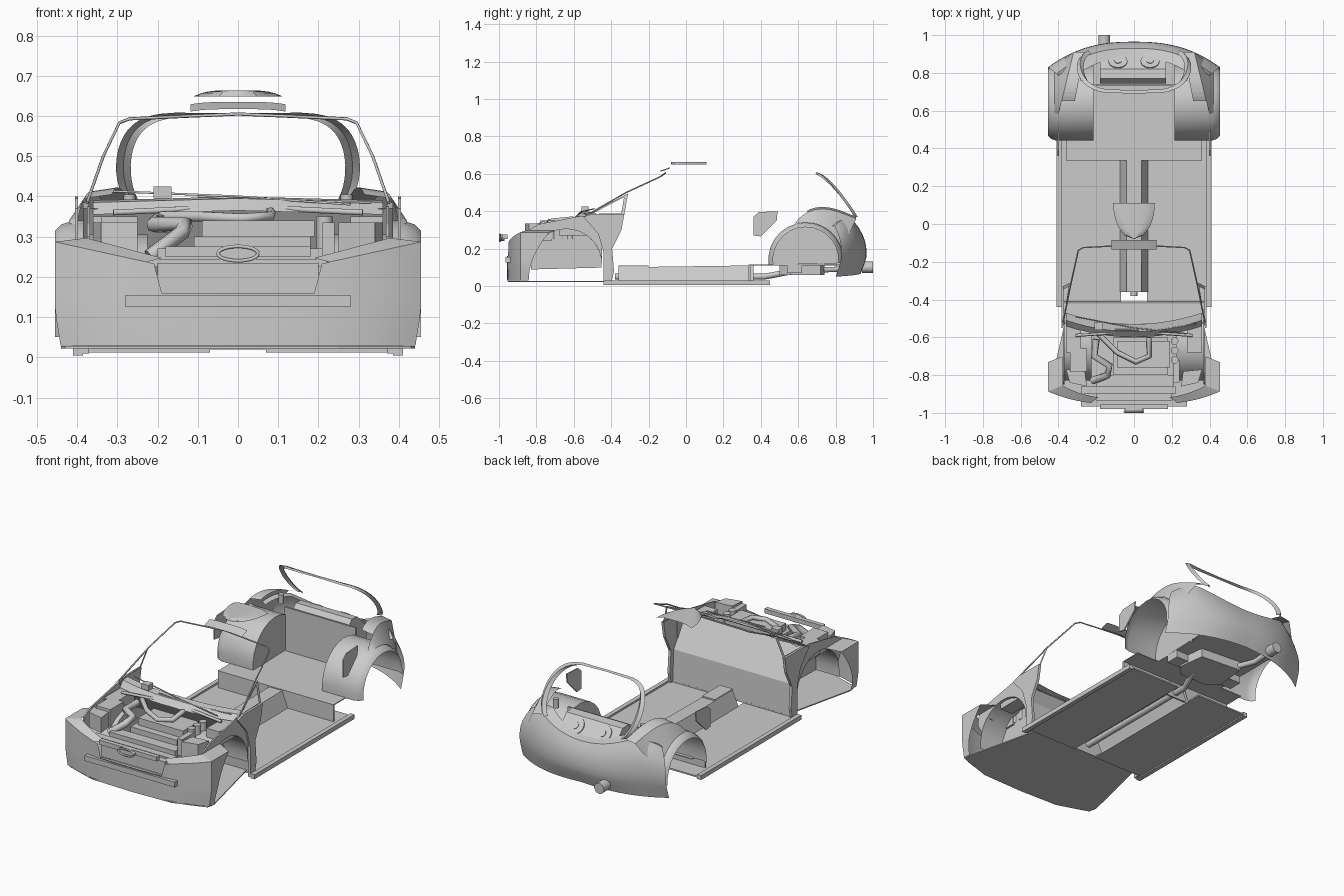
import bpy, math
from mathutils import Vector

cube = bpy.data.objects.get("Cube")
if cube:
    bpy.data.objects.remove(cube)

HALF_WIDTH = .455
FRONT_AXLE, REAR_AXLE = Vector((-.64, .115)), Vector((.64, .14))
FRONT_RADIUS, REAR_RADIUS = .19, .2
FLOOR, DECK, REAR_DECK = .02, .11, .115


def add_object(name, data, mirror):
    obj = bpy.data.objects.new(name, data)
    bpy.context.collection.objects.link(obj)
    if mirror:
        obj.modifiers.new("Mirror", 'MIRROR')
    return obj


def shade(obj):
    bpy.ops.object.select_all(action='DESELECT')
    obj.select_set(True)
    bpy.context.view_layer.objects.active = obj
    bpy.ops.object.shade_smooth_by_angle(angle=math.radians(35))


def mesh(name, verts, faces, mirror=False):
    data = bpy.data.meshes.new(name)
    data.from_pydata([tuple(v) for v in verts], [], faces)
    data.update()
    return add_object(name, data, mirror)


def sheet(name, rows, mirror=True, smooth=True):
    """Open surface through rows of points."""
    n = len(rows[0])
    faces = [(r * n + c, r * n + c + 1, (r + 1) * n + c + 1, (r + 1) * n + c)
             for r in range(len(rows) - 1) for c in range(n - 1)]
    obj = mesh(name, [point for row in rows for point in row], faces, mirror)
    if smooth:
        shade(obj)


def prism(name, outline, axis, span, mirror=False):
    """Flat outline extruded along the named axis."""
    slot = "xyz".index(axis)
    n = len(outline)
    verts = [(*p[:slot], depth, *p[slot:]) for depth in span for p in map(tuple, outline)]
    faces = [tuple(range(n)), tuple(reversed(range(n, n + n)))]
    faces += [(i, (i + 1) % n, n + (i + 1) % n, n + i) for i in range(n)]
    mesh(name, verts, faces, mirror)


def box(name, x, y, z, mirror=False):
    corners = [(x[0], y[0]), (x[1], y[0]), (x[1], y[1]), (x[0], y[1])]
    prism(name, corners, "z", z, mirror)


def tube(name, points, radius, mirror=False):
    """Round pipe with straight runs between the points."""
    curve = bpy.data.curves.new(name, 'CURVE')
    curve.dimensions = '3D'
    curve.bevel_depth, curve.bevel_resolution, curve.use_fill_caps = radius, 1, True
    spline = curve.splines.new('POLY')
    spline.points.add(len(points) - 1)
    for knot, point in zip(spline.points, points):
        knot.co = (*point, 1)
    add_object(name, curve, mirror)


def cylinder(name, radius, depth, location, tilt=0):
    bpy.ops.mesh.primitive_cylinder_add(vertices=20, radius=radius, depth=depth,
                                        location=location, rotation=(math.radians(tilt), 0, 0))
    bpy.context.object.name = name
    shade(bpy.context.object)


def steps(count):
    return [i / count for i in range(count + 1)]


def arch(axle, radius, start, end):
    """Side-on wheel arch points (y, z) between two angles."""
    angles = [math.radians(start + (end - start) * t) for t in steps(14)]
    return [(axle.x + radius * math.cos(a), axle.y + radius * math.sin(a)) for a in angles]


def wheel_housing(name, axle, columns):
    """Half-round liner through (x, radius) columns, closed by an inner wall."""
    profiles = [(x, arch(axle, radius, 188, -5)) for x, radius in columns]
    sheet(name + "_liner", [[(x, y, z) for y, z in profile] for x, profile in profiles])
    inside, profile = profiles[0]
    prism(name + "_wall", profile, "x", (inside - .005, inside), mirror=True)


def bumper(name, point):
    """Wrap-around skin from a rule point(u across, t up); returns its top edge."""
    rows = [[point(u, t) for u in steps(30)] for t in steps(8)]
    sheet(name, rows)
    return rows[-1]


def ledge(name, edge, width, depth):
    """Flange running inward from an edge."""
    sheet(name, [edge, [(x * width, y + depth, z + .01) for x, y, z in edge]], smooth=False)


# Floor, tunnel, sills and undertray
box("floor_pan", x=(.07, .405), y=(-.41, .45), z=(.012, FLOOR), mirror=True)
box("sill", x=(.385, .41), y=(-.44, .45), z=(.005, .03), mirror=True)
sheet("tunnel", [[(0, y, z), (.04, y, z), (.075, y, FLOOR)]
                 for y, z in ((-.36, .1), (.36, DECK))], smooth=False)
box("rear_floor", x=(-.36, .36), y=(.34, .46), z=(DECK, REAR_DECK))
box("trunk_floor", x=(-.22, .22), y=(.46, .9), z=(DECK, REAR_DECK))
box("rear_floor_riser", x=(-.36, .36), y=(.335, .345), z=(FLOOR, REAR_DECK))
prism("undertray", [(0, -.41), (.34, -.41), (.44, -.84), (.43, -.885), (.25, -.945), (0, -.953)],
      "z", (.022, .028), mirror=True)
sheet("firewall", [[(0, y, z), (.37, y, z)] for y, z in
                   ((-.41, FLOOR), (-.42, .2), (-.53, .37))], smooth=False)
box("shifter_base", x=(-.04, .04), y=(-.36, -.2), z=(.09, DECK))


# Front bumper with a low grille opening and flanks cut by the wheel arch
def front_skin(u, t):
    across = min(1, u / .8)
    flank = max(0, u - .8) / .2
    top = .16 if across < .43 else .23 + .1 * (across - .43)
    taper = 1 - .03 * max(0, 1 - 3 * t)
    return (HALF_WIDTH * across * taper,
            -.956 + .07 * across ** 3 + flank * (.045 + .11 * t * t),
            .03 + (top - .03) * t)


front_edge = bumper("front_bumper", front_skin)
ledge("front_bumper_lip", front_edge[12:], width=.83, depth=.03)
box("bumper_beam", x=(-.28, .28), y=(-.965, -.93), z=(.125, .155))
box("radiator", x=(-.2, .2), y=(-.935, -.9), z=(.16, .235))
box("radiator_support", x=(-.28, .22), y=(-.9, -.86), z=(.225, .245))
box("grille_bar", x=(-.18, .18), y=(-.98, -.955), z=(.25, .275))
turns = [math.tau * t for t in steps(24)]
oval = [(.05 * math.cos(a), .258 + .018 * math.sin(a)) for a in turns]
prism("grille_oval", oval[:-1], "y", (-.99, -.97))
tube("grille_oval_rim", [(x, -.995, z) for x, z in oval], .005)

# Front wheel housings and inner fenders
wheel_housing("front_housing", FRONT_AXLE, [(.23, FRONT_RADIUS), (.375, FRONT_RADIUS)])
prism("inner_fender", arch(FRONT_AXLE, FRONT_RADIUS, 0, 160) +
      [(-.85, .24), (-.84, .3), (-.79, .33), (-.56, .375), (-.45, .37)],
      "x", (.368, .376), mirror=True)
box("strut_tower", x=(.28, .36), y=(-.68, -.52), z=(.27, .35), mirror=True)
prism("headlight_box", [(.25, -.86), (.34, -.84), (.36, -.77), (.26, -.78)],
      "z", (.25, .335), mirror=True)

# Door hinge panel, windscreen surround, cowl and wipers
prism("hinge_panel", [(-.55, .37), (-.5, .385), (-.33, .385), (-.345, .3), (-.395, .2),
                      (-.385, .08), (-.4, .01), (-.44, .01), (-.44, .18), (-.47, .28)],
      "x", (.37, .385), mirror=True)
fin = [Vector(p) for p in ((.375, -.54, .375), (.34, -.31, .495), (.375, -.33, .38))]
middle = sum(fin, Vector()) / len(fin)
sheet("pillar_fin", [fin + fin[:1], [p.lerp(middle, .25) for p in fin + fin[:1]]], smooth=False)
tube("windscreen_frame", [(.375, -.52, .385), (.335, -.32, .5), (.295, -.14, .583),
                          (.27, -.125, .593), (0, -.11, .605)], .004, mirror=True)
sheet("cowl", [[(.36 * u, y + .06 * u * u, z - .01 * u) for u in steps(6)]
               for y, z in ((-.6, .365), (-.57, .395), (-.53, .4))])
tube("wiper_long", [(-.31, -.49, .413), (0, -.55, .4), (.28, -.58, .38)], .003)
tube("wiper_short", [(-.1, -.56, .4), (.12, -.56, .39), (.33, -.53, .385)], .003)
box("cowl_module", x=(-.21, -.165), y=(-.56, -.52), z=(.395, .425))

# Engine bay
box("engine_block", x=(-.11, .18), y=(-.8, -.6), z=(.1, .3))
box("engine_cover", x=(-.09, .19), y=(-.76, -.62), z=(.3, .34))
box("intercooler", x=(-.2, .21), y=(-.86, -.8), z=(.19, .27))
box("battery", x=(-.34, -.25), y=(-.78, -.66), z=(.25, .35))
box("fuse_box", x=(.21, .24), y=(-.84, -.72), z=(.24, .335))
for i in range(3):
    cylinder("fluid_tank", radius=.02, depth=.1, location=(.215, -.62 - .05 * i, .3))
tube("intake_pipe", [(-.22, -.83, .25), (-.14, -.8, .31), (-.13, -.75, .33),
                     (-.21, -.7, .33), (-.2, -.61, .34)], .02)
tube("charge_pipe", [(-.19, -.58, .35), (-.09, -.68, .35), (.01, -.73, .345),
                     (.08, -.7, .35), (.08, -.6, .36)], .014)
tube("strut_brace", [(-.31, -.59, .36), (0, -.57, .375), (.31, -.59, .36)], .008)

# Rear wheel tubs with rounded flares and shoulders up to the lamps
wheel_housing("rear_tub", REAR_AXLE, [(.22, REAR_RADIUS), (.41, REAR_RADIUS),
                                      (.44, .19), (HALF_WIDTH, .175)])
shoulder = [(.4 - .08 * t, .58 + .33 * t, .33 + .03 * t + .07 * math.sin(math.pi * t ** .75))
            for t in steps(14)]
sheet("rear_shoulder", [[(.42, y, z) for y, z in arch(REAR_AXLE, REAR_RADIUS, 105, 15)], shoulder])
ledge("lamp_shelf", shoulder[3:], width=.82, depth=0)


# Rear bumper with chamfered corners
def rear_skin(u, t):
    low = .07 - .02 * u
    high = .3 + .07 * min(1, 2 * u * u) - .05 * u ** 8
    tuck = max(0, t - .5) ** 2
    under = .03 * max(0, 1 - 3 * t)
    return (HALF_WIDTH * u * (1 - .4 * tuck), .965 - .135 * u ** 2.5 - .14 * tuck - under,
            low + (high - low) * t)


ledge("hatch_sill", bumper("rear_bumper", rear_skin), width=.86, depth=-.05)


# Hatch opening surround, wider down its sides
def hatch_hoop(offset, inset):
    points = []
    for t in steps(18):
        a = math.radians(90 - 142 * t)
        side = abs(math.cos(a)) ** .33 if t else 0
        z = .472 + .132 * math.sin(a)
        y = .69 + .22 * (max(0, .604 - z) / .25) ** .7
        grow = offset * (.3 + side)
        points.append((side * (.285 + grow), y + inset, z + grow * max(0, math.sin(a)) / 2))
    return points


sheet("hatch_frame", [hatch_hoop(.014, 0), hatch_hoop(0, .018), hatch_hoop(-.014, 0)])

# Luggage area and speakers
box("trunk_bulkhead", x=(-.22, .22), y=(.73, .74), z=(REAR_DECK, .36))
prism("speaker_box", [(.745, REAR_DECK), (.745, .35), (.77, .38), (.82, .375),
                      (.9, .295), (.9, REAR_DECK)], "x", (-.18, .17))
for side in (-1, 1):
    cylinder("speaker", radius=.05, depth=.012, location=(side * .085, .86, .335), tilt=-45)
    cylinder("speaker_cone", radius=.02, depth=.02, location=(side * .085, .86, .335), tilt=-45)
    cylinder("hatch_stop", radius=.015, depth=.05, location=(side * .27, .77, .38))

# Loose roof and side pieces
sheet("roof_scoop", [[(.11 * u * math.sqrt(1 - t * t), .11 - .19 * t, .664 - .015 * u ** 4)
                      for u in steps(6)] for t in steps(10)])
sheet("roof_front_strip", [[(.118 * u, y, z - .006 * u ** 4) for u in steps(6)]
                           for y, z in ((-.135, .617), (-.085, .635))])
prism("quarter_panel_insert", [(.36, .27), (.36, .37), (.39, .395), (.49, .4), (.485, .35), (.4, .265)],
      "x", (.398, .405), mirror=True)

# Exhaust and rear underside
tube("exhaust_pipe", [(0, -.38, .05), (0, .42, .05), (.06, .6, .085)], .018)
prism("muffler", [(-.14, .56), (-.08, .5), (.1, .5), (.15, .56), (.13, .72), (-.12, .74)],
      "z", (.06, DECK))
tube("tail_pipe", [(-.1, .7, .085), (-.155, .82, .09), (-.158, .96, .1)], .016)
cylinder("exhaust_tip", radius=.03, depth=.06, location=(-.158, .97, .1), tilt=90)
box("rear_subframe", x=(.12, .22), y=(.54, .62), z=(.07, DECK), mirror=True)
